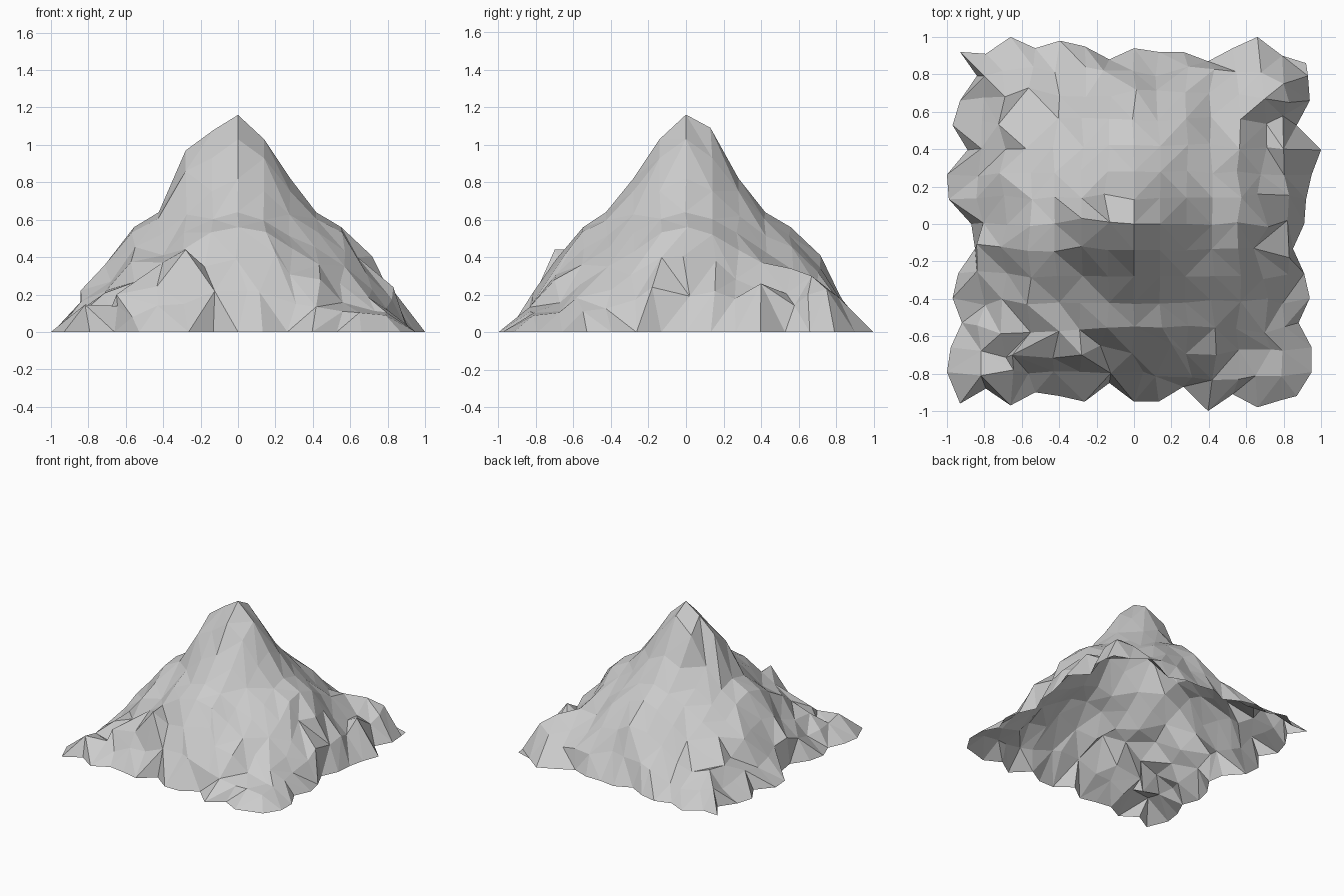
import bpy, bmesh, math, random

if "Cube" in bpy.data.objects:
    bpy.data.objects.remove(bpy.data.objects["Cube"], do_unlink=True)
rng = random.Random(11)

HALF = 7        # cells from the centre to the rim
STEP = 0.14
PROFILE = [1.16, 1.03, 0.82, 0.64, 0.56, 0.39, 0.21, 0]   # height at each ring

# How far the ragged rim reaches on each side, in order of rising x or y
RIM = {
    "front": [.96, .88, .97, .90, .92, .95, .85, .95, .95, .87, 1, .91, .98, .94, .92],
    "back": [.92, .91, 1, .94, .98, .95, .88, .94, .92, .92, .87, .94, 1, .90, .86],
    "west": [.93, 1, .98, .92, .97, .94, .85, .87, .99, 1, .89, .97, .93, .84, .93],
    "east": [.87, .95, .95, .88, .94, .91, .85, .91, .92, .95, 1, .87, .94, .93, .92],
}

# Crags that stand out from the even slope
CRAGS = {
    # summit shoulder
    (-2, 0): (-.28, .03, .97), (-1, 0): (-.13, .01, 1.08), (0, 1): (0, .13, 1.09),
    (-1, 1): (-.16, .16, .98), (-2, -1): (-.28, -.12, .86), (-3, -3): (-.40, -.42, .41),
    # front foot
    (-2, -5): (-.28, -.70, .44), (-1, -5): (-.18, -.65, .35), (1, -5): (.20, -.64, .42),
    (3, -5): (.44, -.70, .28), (0, -6): (.05, -.79, .22), (-2, -6): (-.29, -.79, .15),
    (2, -6): (.31, -.82, .15), (4, -6): (.56, -.83, .11), (-4, -5): (-.65, -.70, .20),
    # east foot
    (5, -1): (.64, -.13, .40), (5, 1): (.66, .16, .38), (6, 3): (.80, .40, .26),
    (6, -1): (.83, -.18, .24),
    # raised back corners
    (4, 4): (.57, .56, .34), (5, 5): (.70, .67, .30), (6, 6): (.80, .75, .23),
    (5, 6): (.68, .81, .19), (6, 5): (.83, .65, .20),
    (-5, 5): (-.69, .68, .22), (-6, 6): (-.80, .79, .14),
}


def profile(d):
    """Height of the ridge line at d cells from the summit."""
    if d >= HALF:
        return 0
    k = int(d)
    return PROFILE[k] + (PROFILE[k + 1] - PROFILE[k]) * (d - k)


def height(i, j):
    """Blend of a round cone and a squarer pyramid."""
    square = profile(abs(i)) * profile(abs(j)) / PROFILE[0]
    blend = (profile(math.hypot(i, j)) + square) / 2
    return max(blend, square, 0.11)


def rim_point(i, j):
    x, y = i * 0.132, j * 0.132
    if abs(i) == HALF:
        x = math.copysign(RIM["east" if i > 0 else "west"][j + HALF], i)
    if abs(j) == HALF:
        y = math.copysign(RIM["back" if j > 0 else "front"][i + HALF], j)
    return x, y, 0


def slope_point(i, j):
    if (i, j) in CRAGS:
        return CRAGS[i, j]
    ring = max(abs(i), abs(j))
    a = 0.007 * max(0, math.hypot(i, j) - 2)          # rougher towards the foot
    a = min(a, 0.035)
    pull = 0.97 if ring == HALF - 1 else 1
    x = i * STEP * pull + rng.uniform(-a, a)
    y = j * STEP * pull + rng.uniform(-a, a)
    z = height(i, j)
    if (i and j) or ring > 4:
        z += rng.uniform(-1.2, 1.2) * a
    return x, y, z


# Mountain surface, open underneath
bm = bmesh.new()
span = range(-HALF, HALF + 1)
grid = {}
for i in span:
    for j in span:
        on_rim = max(abs(i), abs(j)) == HALF
        grid[i, j] = bm.verts.new(rim_point(i, j) if on_rim else slope_point(i, j))

for i in span[:-1]:
    for j in span[:-1]:
        a, b, c, d = grid[i, j], grid[i + 1, j], grid[i + 1, j + 1], grid[i, j + 1]
        # Mixed diagonals give the faceted rock look
        if rng.random() < 0.5:
            tris = (a, b, c), (a, c, d)
        else:
            tris = (a, b, d), (b, c, d)
        for tri in tris:
            bm.faces.new(tri)

mesh = bpy.data.meshes.new("mountain")
bm.to_mesh(mesh)
bm.free()
mountain = bpy.data.objects.new("mountain", mesh)
bpy.context.collection.objects.link(mountain)

# Plain grey rock
rock = bpy.data.materials.new("grey_rock")
rock.use_nodes = True
colour = (0.6, 0.6, 0.6, 1)
rock.diffuse_color = colour
rock.node_tree.nodes["Principled BSDF"].inputs["Base Color"].default_value = colour
mesh.materials.append(rock)
